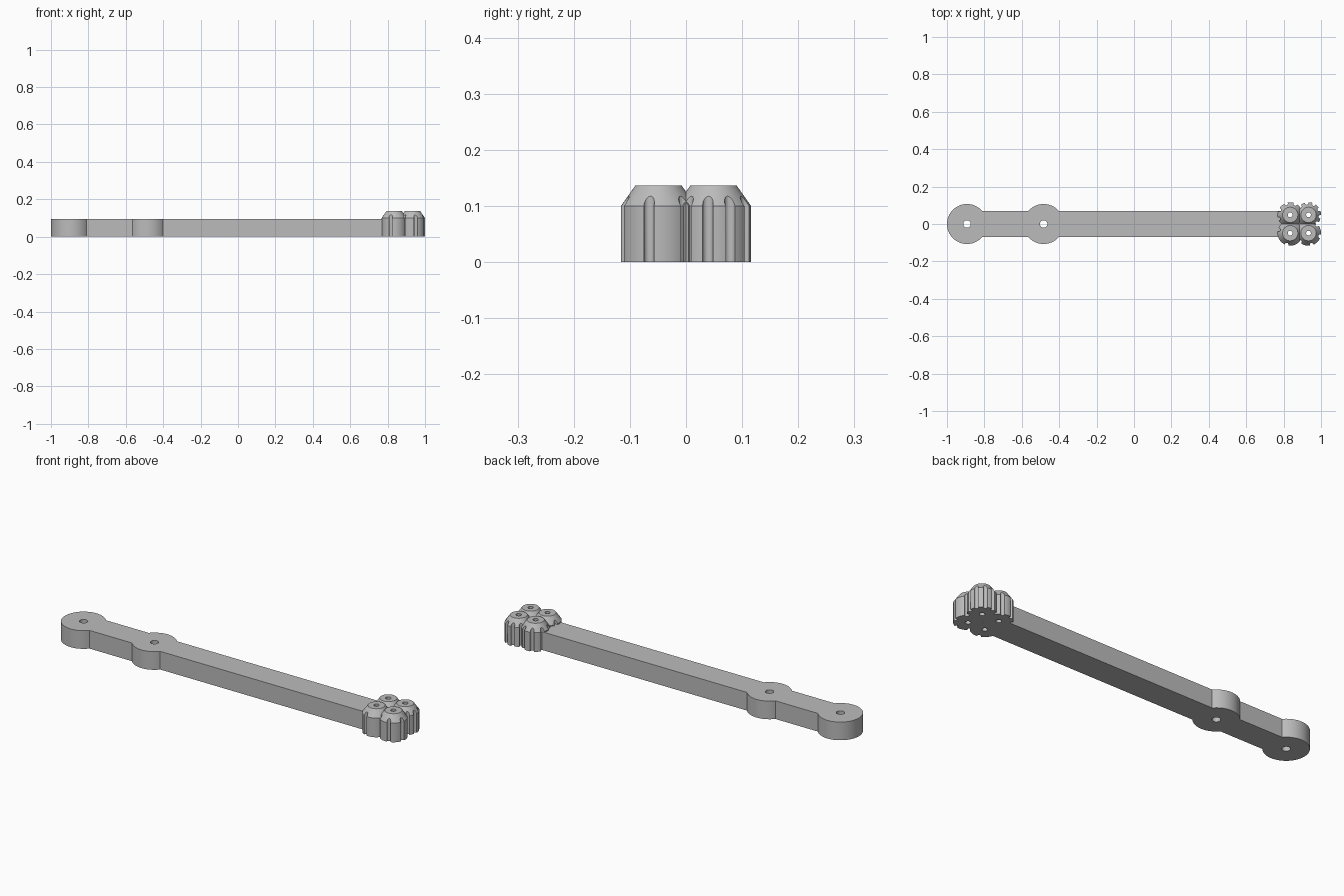
import bpy, bmesh, math

if "Cube" in bpy.data.objects:
    bpy.data.objects.remove(bpy.data.objects["Cube"])

grey = bpy.data.materials.new("plain grey")
grey.diffuse_color = (0.5, 0.5, 0.5, 1)
grey.use_nodes = True
grey.node_tree.nodes["Principled BSDF"].inputs["Base Color"].default_value = grey.diffuse_color


def finish(name, bm):
    me = bpy.data.meshes.new(name)
    bmesh.ops.recalc_face_normals(bm, faces=bm.faces)
    bm.to_mesh(me)
    bm.free()
    ob = bpy.data.objects.new(name, me)
    bpy.context.collection.objects.link(ob)
    me.materials.append(grey)
    return ob


def turned(name, x, y, profile, n=64):
    """Closed solid from stacked (radius, z) rings."""
    bm = bmesh.new()
    rings = [[bm.verts.new((x + r * math.cos(2 * math.pi * i / n),
                            y + r * math.sin(2 * math.pi * i / n), z))
              for i in range(n)] for r, z in profile]
    for a, b in zip(rings, rings[1:]):
        for i in range(n):
            j = (i + 1) % n
            bm.faces.new((a[i], a[j], b[j], b[i]))
    bm.faces.new(rings[0][::-1])
    bm.faces.new(rings[-1])
    return finish(name, bm)


def box(name, x0, x1, y0, y1, z0, z1):
    bm = bmesh.new()
    bmesh.ops.create_cube(bm, size=1)
    for v in bm.verts:
        v.co = (x1 if v.co.x > 0 else x0, y1 if v.co.y > 0 else y0,
                z1 if v.co.z > 0 else z0)
    return finish(name, bm)


def boolean(ob, other, op):
    """Apply a boolean and drop the helper."""
    m = ob.modifiers.new("cut", 'BOOLEAN')
    m.operation, m.solver, m.object = op, 'EXACT', other
    bpy.context.view_layer.objects.active = ob
    bpy.ops.object.modifier_apply(modifier=m.name)
    bpy.data.objects.remove(other)


def smooth(ob):
    bpy.ops.object.select_all(action='DESELECT')
    ob.select_set(True)
    bpy.context.view_layer.objects.active = ob
    bpy.ops.object.shade_smooth_by_angle(angle=math.radians(25))


# Bar with two drilled round bosses
H = 0.095
BOSSES = (-0.893, -0.483)
arm = box("lever_arm", BOSSES[0], 0.797, -0.069, 0.069, 0, H)
for x in BOSSES:
    boolean(arm, turned("boss", x, 0, [(0.107, 0), (0.107, H)]), 'UNION')
for x in BOSSES:
    boolean(arm, turned("hole", x, 0, [(0.02, -0.1), (0.02, 0.3)], 32), 'DIFFERENCE')
smooth(arm)

# Four chamfered, fluted knobs: x, y, flute count, first flute angle
KNOBS = [(0.933, 0.049, 10, -9), (0.933, -0.049, 6, -15),
         (0.835, 0.049, 8, 20), (0.835, -0.049, 4, -107)]
R = 0.067
cluster = None
for x, y, count, start in KNOBS:
    knob = turned("knob_cluster", x, y, [(R, 0), (R, 0.1), (0.041, 0.137)])
    for i in range(count):
        a = math.radians(start + 360 * i / count)
        boolean(knob, turned("flute", x + 0.064 * math.cos(a), y + 0.064 * math.sin(a),
                             [(0.0095, -0.1), (0.0095, 0.3)], 16), 'DIFFERENCE')
    if cluster is None:
        cluster = knob
    else:
        boolean(cluster, knob, 'UNION')
for x, y, _, _ in KNOBS:
    boolean(cluster, turned("bore", x, y, [(0.013, -0.1), (0.013, 0.3)], 24), 'DIFFERENCE')
smooth(cluster)
